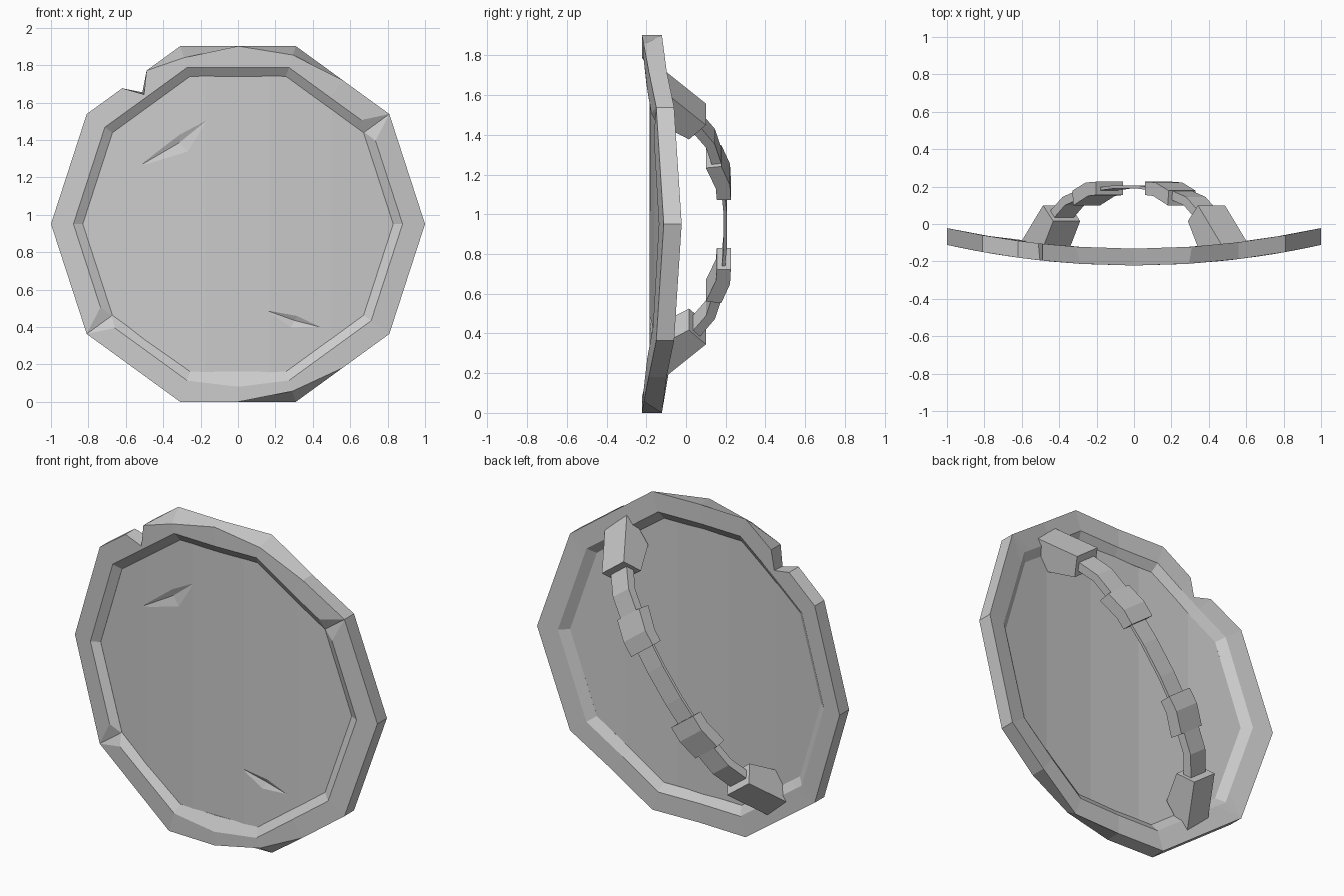
import bpy, bmesh
from math import cos, sin, pi
from mathutils import Vector

cube = bpy.data.objects.get("Cube")
if cube:
    bpy.data.objects.remove(cube)

MID = 0.951            # height of the shield centre
THICK = 0.09           # rim thickness
RECESS = 0.035         # panel depth below the rim, front and back

grey = bpy.data.materials.new("worn_grey")
grey.use_nodes = True
grey.diffuse_color = (0.6, 0.6, 0.6, 1)
grey.node_tree.nodes["Principled BSDF"].inputs["Base Color"].default_value = (0.6, 0.6, 0.6, 1)


def finish(bm, name):
    bmesh.ops.remove_doubles(bm, verts=bm.verts, dist=0.0005)
    bmesh.ops.recalc_face_normals(bm, faces=bm.faces)
    mesh = bpy.data.meshes.new(name)
    bm.to_mesh(mesh)
    bm.free()
    mesh.materials.append(grey)
    obj = bpy.data.objects.new(name, mesh)
    bpy.context.collection.objects.link(obj)
    return obj


def bent(x, depth):
    """Front curve of the shield, with depth measured backwards."""
    return -0.222 + 0.11 * x * x + depth


def edge_point(t, radius, depth):
    """Point on a decagon; t counts corners, fractions lie along edges."""
    k = int(t)
    a, b = (Vector((cos(i * pi / 5), sin(i * pi / 5))) for i in (k, k + 1))
    p = a.lerp(b, t - k) * radius
    return Vector((p.x, bent(p.x, depth), p.y + MID))


# Rim: cross-sections around the decagon, with chips, a notch and dents
def station(t, front=1, back=1, inner_t=None, inner=0.88, dent=0):
    i = t if inner_t is None else inner_t
    return [edge_point(t, front, 0), edge_point(i, inner, dent),
            edge_point(i, 0.83, RECESS), edge_point(i, 0.83, THICK - RECESS),
            edge_point(i, 0.88, THICK), edge_point(t, back, THICK)]


def chip(corner):
    return [station(corner, inner_t=corner - 0.14),
            station(corner, inner=0.835, dent=RECESS - 0.003),
            station(corner, inner_t=corner + 0.12)]


sections = [station(0), *chip(1), station(1.5), station(2, front=0.95), station(2.5),
            station(3, front=0.935), station(3.36), station(3.5, front=0.9, back=0.915),
            station(3.62), station(4), station(5), *chip(6), station(7),
            station(7.5, inner=0.915), station(8, front=0.94), station(8.5), station(9)]

bm = bmesh.new()
rings = [[bm.verts.new(p) for p in s] for s in sections]
for a, b in zip(rings, rings[1:] + rings[:1]):
    for j in range(6):
        k = (j + 1) % 6
        bm.faces.new((a[j], a[k], b[k], b[j]))
finish(bm, "rim")

# Panel: decagon cut into upright strips, thickened and bent
bm = bmesh.new()
face = bm.faces.new([bm.verts.new((0.84 * cos(i * pi / 5), 0, 0.84 * sin(i * pi / 5) + MID))
                     for i in range(10)])
for x in (-0.5, -0.17, 0.17, 0.5):
    bmesh.ops.bisect_plane(bm, geom=bm.verts[:] + bm.edges[:] + bm.faces[:],
                           plane_co=(x, 0, 0), plane_no=(1, 0, 0))
back = bmesh.ops.extrude_face_region(bm, geom=bm.faces[:])["geom"]
back = {v for v in back if isinstance(v, bmesh.types.BMVert)}
for v in bm.verts:
    v.co.y = bent(v.co.x, THICK - RECESS if v in back else RECESS)
panel = finish(bm, "panel")


# Gouges: slim diamond cuts in the panel front
def gouge(tips, sides, name):
    bm = bmesh.new()
    ring = [tips[0], sides[0], tips[1], sides[1]]
    middle = sum((Vector(p) for p in ring), Vector((0, 0))) / 4
    loop = [bm.verts.new((x, bent(x, RECESS - 0.001), z)) for x, z in ring]
    ends = [bm.verts.new((middle.x, bent(middle.x, RECESS + d), middle.y)) for d in (-0.03, 0.017)]
    for i in range(4):
        for e in ends:
            bm.faces.new((loop[i], loop[(i + 1) % 4], e))
    cutter = finish(bm, name)
    cutter.hide_render = True
    mod = panel.modifiers.new(name, 'BOOLEAN')
    mod.operation = 'DIFFERENCE'
    mod.solver = 'EXACT'
    mod.object = cutter
    return cutter


cutters = [gouge([(-0.53, 1.26), (-0.16, 1.51)], [(-0.26, 1.33), (-0.31, 1.44)], "upper_gouge"),
           gouge([(0.15, 0.49), (0.46, 0.395)], [(0.28, 0.39), (0.32, 0.465)], "lower_gouge")]
graph = bpy.context.evaluated_depsgraph_get()
cut_mesh = bpy.data.meshes.new_from_object(panel.evaluated_get(graph))
panel.modifiers.clear()
panel.data = cut_mesh
for c in cutters:
    bpy.data.objects.remove(c)


# Grip: side profiles (distance along the diagonal, depth) given a width
def strap_piece(profile, width, name, flip=1):
    bm = bmesh.new()
    sides = []
    for w in (-width / 2, width / 2):
        sides.append([bm.verts.new((0.6 * s * flip + 0.8 * w, y, 0.8 * s * flip - 0.6 * w + MID))
                      for s, y in profile])
        bm.faces.new(sides[-1])
    n = len(profile)
    for i in range(n):
        j = (i + 1) % n
        bm.faces.new((sides[0][i], sides[0][j], sides[1][j], sides[1][i]))
    finish(bm, name)


mount = [(0.9, -0.11), (0.69, 0.1), (0.6, 0.015), (0.7, -0.14), (0.85, -0.14)]
link = [(0.66, 0.07), (0.55, 0.145), (0.4, 0.185), (0.4, 0.135), (0.53, 0.1), (0.63, 0.03)]
clasp = [(0.43, 0.178), (0.31, 0.222), (0.22, 0.226), (0.22, 0.155), (0.29, 0.15), (0.42, 0.1)]
for side, flip in (("upper", 1), ("lower", -1)):
    strap_piece(mount, 0.18, side + "_mount", flip)
    strap_piece(link, 0.13, side + "_link", flip)
    strap_piece(clasp, 0.18, side + "_clasp", flip)

strap_piece([(-0.25, 0.195), (-0.1, 0.207), (0.1, 0.207), (0.25, 0.195),
             (0.25, 0.178), (0.1, 0.19), (-0.1, 0.19), (-0.25, 0.178)], 0.12, "hand_strap")
